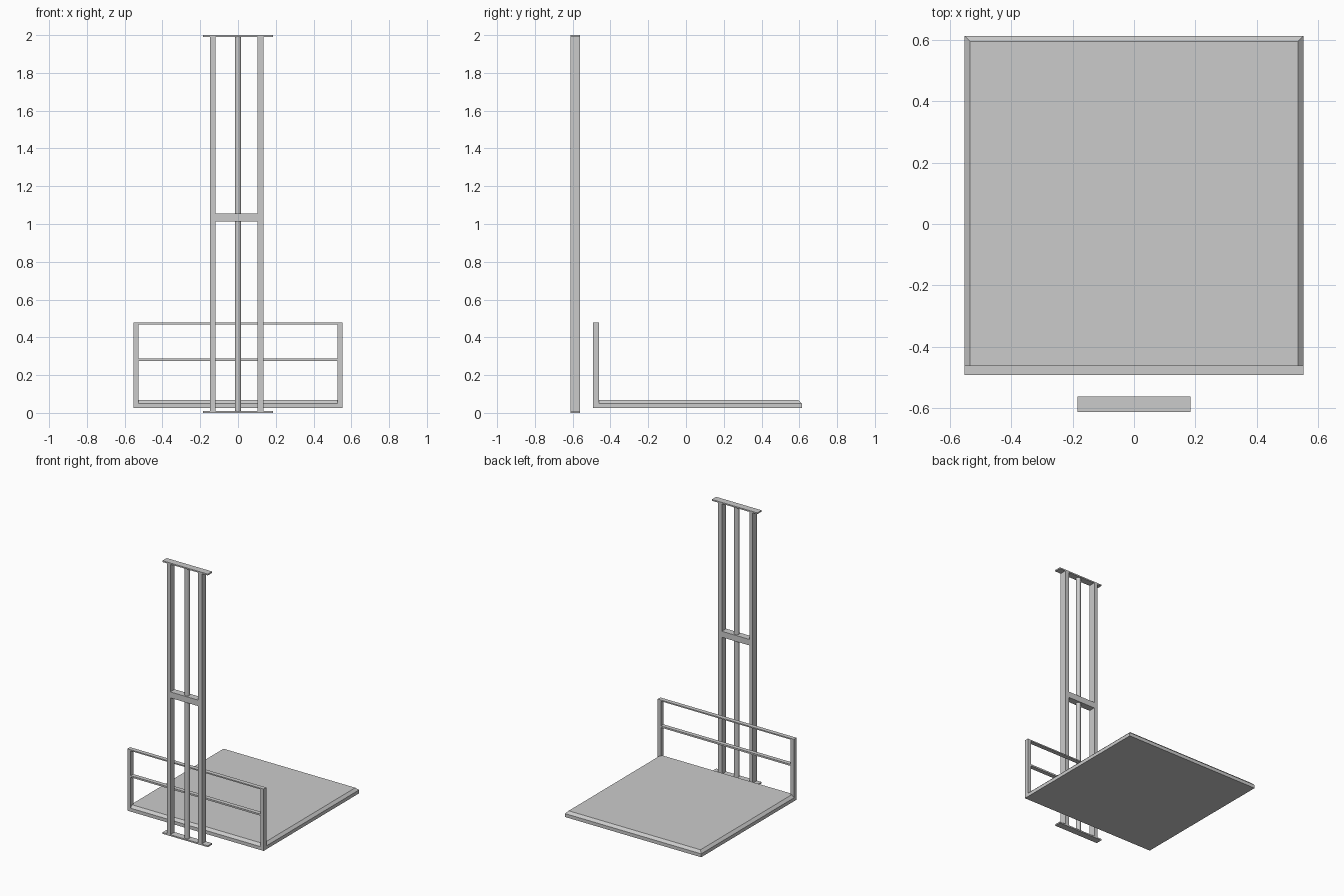
import bpy, bmesh
from math import pi

if "Cube" in bpy.data.objects:
    bpy.data.objects.remove(bpy.data.objects["Cube"])


def add_object(name, bm):
    mesh = bpy.data.meshes.new(name)
    bm.to_mesh(mesh)
    bm.free()
    obj = bpy.data.objects.new(name, mesh)
    bpy.context.collection.objects.link(obj)
    return obj


def box(name, x, y, z, chamfer=0.0):
    """Box from (min, max) ranges, with optional chamfer on the top edges."""
    bm = bmesh.new()
    bmesh.ops.create_cube(bm, size=1)
    for v in bm.verts:
        v.co = [r[0] if c < 0 else r[1] for c, r in zip(v.co, (x, y, z))]
    if chamfer:
        top = [e for e in bm.edges if all(v.co.z > z[1] - 1e-5 for v in e.verts)]
        bmesh.ops.bevel(bm, geom=top, offset=chamfer, segments=1, affect='EDGES')
    return add_object(name, bm)


# Mast: end plates, two uprights and the cross brace
MAST_Y = (-0.612, -0.562)
box("mast_base_plate", (-0.184, 0.184), MAST_Y, (0, 0.01))
box("mast_top_plate", (-0.184, 0.184), MAST_Y, (1.99, 2.0))
box("mast_upright_left", (-0.147, -0.12), MAST_Y, (0.01, 1.99))
box("mast_upright_right", (0.103, 0.135), MAST_Y, (0.01, 1.99))
box("mast_cross_brace", (-0.12, 0.103), MAST_Y, (1.012, 1.056))

# Central lifting column
bm = bmesh.new()
bmesh.ops.create_cone(bm, cap_ends=True, segments=12, radius1=0.017, radius2=0.017, depth=1.98)
bmesh.ops.translate(bm, verts=bm.verts, vec=(0, -0.587, 1.0))
column = add_object("lift_column", bm)
column.rotation_euler.z = 0

# Load platform with chamfered top rim
box("platform", (-0.552, 0.552), (-0.492, 0.613), (0.025, 0.068), 0.018)

# Guard rail along the mast side
RAIL_Y = (-0.492, -0.461)
for side, x in (("left", (-0.552, -0.526)), ("right", (0.526, 0.552))):
    box("guard_post_" + side, x, RAIL_Y, (0.025, 0.478))
box("guard_top_rail", (-0.526, 0.526), RAIL_Y, (0.469, 0.478))
box("guard_middle_rail", (-0.526, 0.526), RAIL_Y, (0.276, 0.288))
